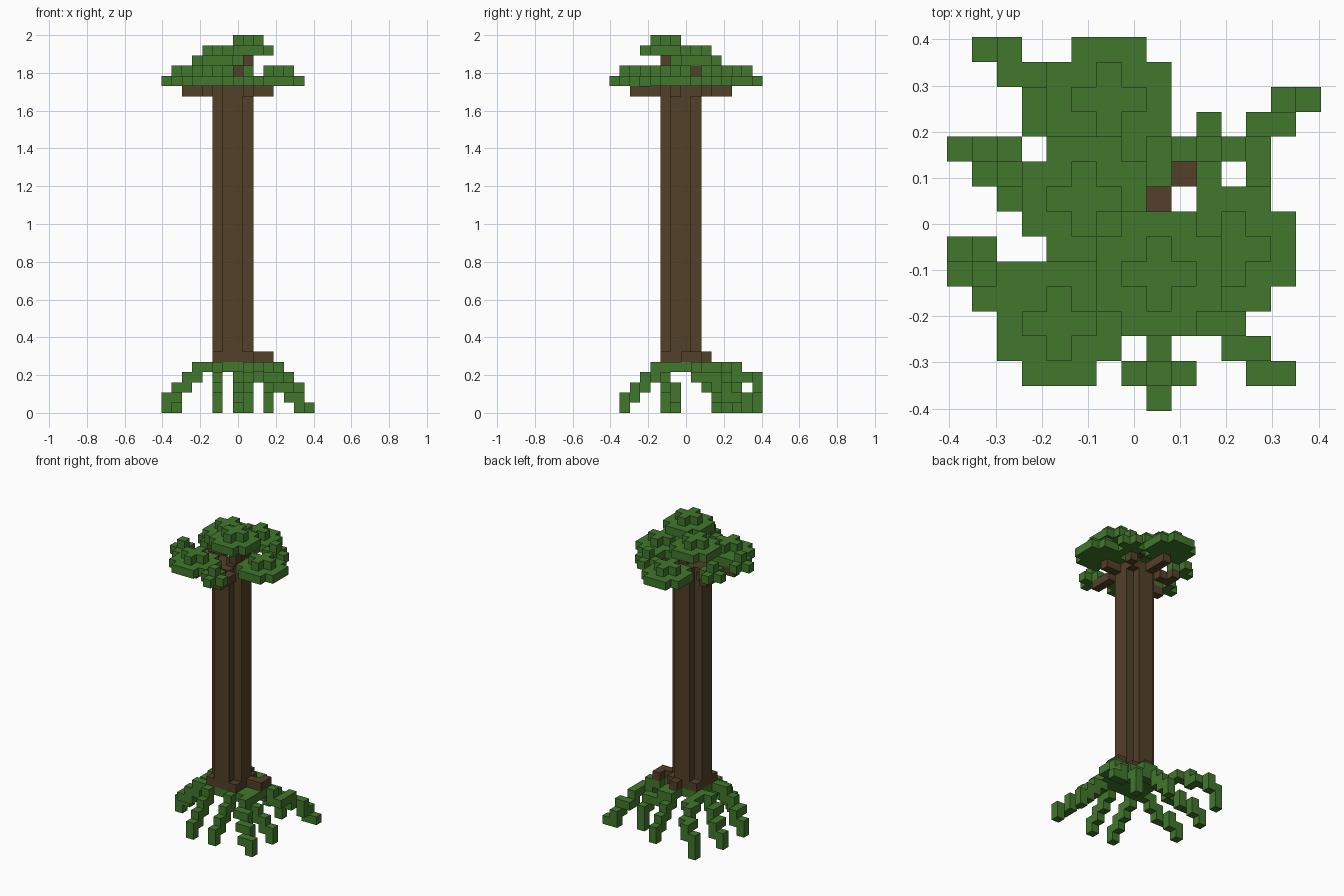
import bpy
import bmesh
from mathutils import Vector

cube = bpy.data.objects.get("Cube")
if cube:
    bpy.data.objects.remove(cube, do_unlink=True)

UNIT = 2 / 37          # edge of one block
HALF = 7.5             # half the block grid width
COMPASS = {"e": (1, 0), "w": (-1, 0), "n": (0, 1), "s": (0, -1)}


def make_material(name, colour):
    mat = bpy.data.materials.new(name)
    mat.use_nodes = True
    mat.diffuse_color = colour
    mat.node_tree.nodes["Principled BSDF"].inputs["Base Color"].default_value = colour
    return mat


BARK = make_material("bark brown", (0.084, 0.052, 0.021, 1))
LEAF = make_material("leaf green", (0.053, 0.185, 0.025, 1))


def build(name, cells, mat):
    """Make one object from the outer skin of a set of grid blocks."""
    cells = set(cells)
    bm = bmesh.new()
    for cell in cells:
        centre = Vector(cell) + Vector((0.5, 0.5, 0.5))
        for axis in range(3):
            for sign in (-1, 1):
                normal = Vector((0, 0, 0))
                normal[axis] = sign
                if tuple(int(c + n) for c, n in zip(cell, normal)) in cells:
                    continue
                a = Vector((0, 0, 0))
                a[(axis + 1) % 3] = 0.5
                b = normal.cross(a)
                mid = centre + normal / 2
                corners = (mid - a - b, mid + a - b, mid + a + b, mid - a + b)
                bm.faces.new([bm.verts.new((p - Vector((HALF, HALF, 0))) * UNIT)
                              for p in corners])
    bmesh.ops.remove_doubles(bm, verts=bm.verts, dist=UNIT / 100)
    bmesh.ops.dissolve_limit(bm, angle_limit=0.01, verts=bm.verts, edges=bm.edges)
    mesh = bpy.data.meshes.new(name)
    bm.to_mesh(mesh)
    bm.free()
    mesh.materials.append(mat)
    obj = bpy.data.objects.new(name, mesh)
    bpy.context.collection.objects.link(obj)
    return obj


def walk(x, y, z, steps):
    """Blocks along a path; d drops one level before the next move."""
    cells = [(x, y, z)]
    for step in steps:
        if step == "d":
            z -= 1
        else:
            x, y = x + COMPASS[step][0], y + COMPASS[step][1]
        cells.append((x, y, z))
    return cells


def layer(x, y, z, reach, limit):
    """Flat round patch of blocks."""
    span = range(-reach, reach + 1)
    return [(x + i, y + j, z) for i in span for j in span if abs(i) + abs(j) <= limit]


# Trunk: a square column with notched corners, a full square foot and bark spurs
square = [(x, y) for x in range(5, 9) for y in range(5, 9)]
notched = [(x, y) for x, y in square if not (x in (5, 8) and y in (5, 8))]
trunk = [(x, y, z) for x, y in notched for z in range(5, 32)]
trunk += [(x, y, 5) for x, y in square]
trunk += walk(9, 7, 5, "en") + walk(7, 9, 5, "")
build("trunk", trunk, BARK)

# Branches under each leaf cluster, and the stems to the two upper ones
branches = [
    (6, 9, "nn"), (4, 5, "ww"), (4, 4, "s"), (8, 4, "ss"),
    (9, 6, "e"), (4, 8, "wn"), (8, 8, ""), (9, 9, ""),
]
for n, (x, y, steps) in enumerate(branches, 1):
    build(f"branch_{n}", walk(x, y, 31, steps), BARK)
build("upper_stem_front", [(7, 6, 32), (8, 5, 33), (8, 5, 34)], BARK)
build("upper_stem_back", [(7, 7, 32), (7, 8, 33)], BARK)

# Large leaf clusters: wide patch with a cross on top
for n, (x, y, z) in enumerate([(6, 12, 32), (4, 3, 32), (11, 6, 32),
                               (5, 8, 34), (8, 5, 35)], 1):
    build(f"large_leaf_cluster_{n}",
          layer(x, y, z, 2, 3) + layer(x, y, z + 1, 1, 1), LEAF)

# Small leaf clusters: cross with a single block on top
for n, (x, y) in enumerate([(8, 1), (1, 5), (2, 9), (10, 10)], 1):
    build(f"small_leaf_cluster_{n}", layer(x, y, 32, 1, 1) + [(x, y, 33)], LEAF)

# Mossy roots stepping down to the ground
build("root_crown", [(x, y, 4) for x, y in square], LEAF)
roots = [
    (9, 7, "enedenndnednd" + "ed"[:1] + "d"),
    (4, 9, "nnwndnwndwdd"),
    (4, 8, "wdwndwndwd"),
    (4, 5, "wdwdwndwd"),
    (5, 4, "dsdsdsd"),
    (8, 4, "dsdsdsd"),
    (9, 5, "esdsedsedsed"),
    (9, 6, "esdededed"),
    (7, 9, "ndndndnd"),
    (8, 9, "ndeedndd"),
]
# Each root stops once it reaches the ground
for n, (x, y, steps) in enumerate(roots, 1):
    build(f"root_{n}", [c for c in walk(x, y, 4, steps) if c[2] >= 0], LEAF)
